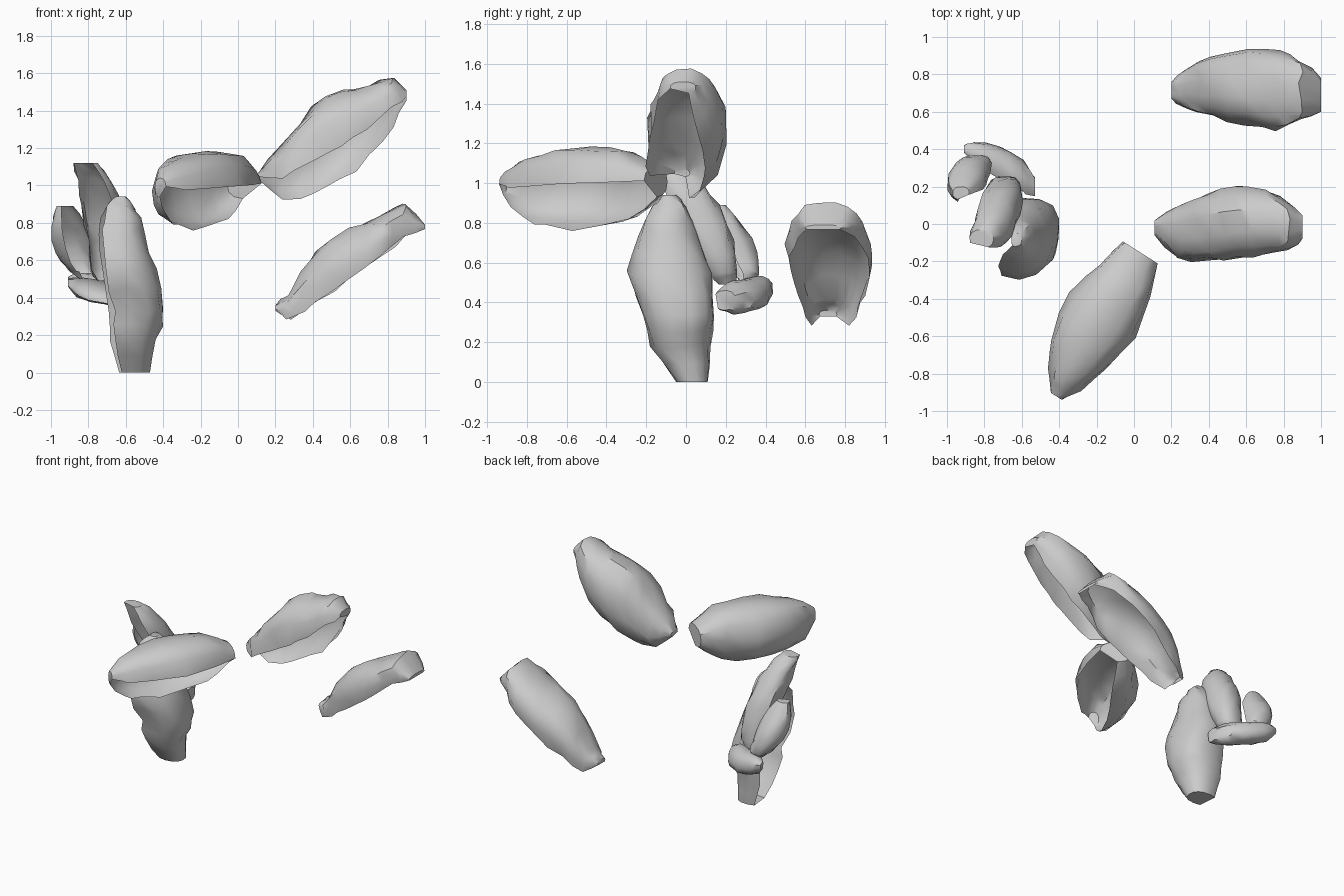
import bpy, bmesh, math, random
from mathutils import Vector

random.seed(7)
X, Y, Z = Vector((1, 0, 0)), Vector((0, 1, 0)), Vector((0, 0, 1))


def section(opening, span):
    """Unit outline of a rounded shell, open towards the angle 'opening'."""
    pts = []
    for i in range(10):
        t = math.radians(opening + span + (360 - 2 * span) * i / 9)
        c, s = math.cos(t), math.sin(t)
        pts.append((math.copysign(abs(c) ** 0.85, c), math.copysign(abs(s) ** 0.85, s)))
    return pts


def clump(name, axes, opening, stations):
    """Loft open shell through stations (u, v_low, v_high, w_low, w_high) along axes (u, v, w)."""
    outline = section(*opening)
    rows = []
    for a, b in zip(stations, stations[1:]):
        rows += [(a, 1.0), ([(p + q) / 2 for p, q in zip(a, b)], 1.04)]
    rows.append((stations[-1], 1.0))
    bm = bmesh.new()
    rings = []
    for i, ((u, v0, v1, w0, w1), grow) in enumerate(rows):
        ring = []
        end = i in (0, len(rows) - 1)
        for s, t in outline:
            k = grow * (1 if end else random.uniform(0.93, 1.05))
            v = (v0 + v1) / 2 + s * k * (v1 - v0) / 2
            w = (w0 + w1) / 2 + t * k * (w1 - w0) / 2
            du = 0 if end else random.uniform(-0.015, 0.015)
            ring.append(bm.verts.new(axes[0] * (u + du) + axes[1] * v + axes[2] * w))
        rings.append(ring)
    for r, q in zip(rings, rings[1:]):
        for j in range(len(outline) - 1):
            bm.faces.new((r[j], r[j + 1], q[j + 1], q[j]))
    bm.faces.new(rings[0])
    bm.faces.new(rings[-1])
    bmesh.ops.recalc_face_normals(bm, faces=bm.faces)
    me = bpy.data.meshes.new(name)
    bm.to_mesh(me)
    bm.free()
    ob = bpy.data.objects.new(name, me)
    bpy.context.collection.objects.link(ob)
    bpy.context.view_layer.objects.active = ob
    ob.select_set(True)
    bpy.ops.object.shade_smooth_by_angle(angle=math.radians(42))
    ob.select_set(False)


# upright clumps on the left, lofted along z
upright = (Z, Y, X)
clump("large_upright_clump", upright, (265, 58), [
    (0.0, -0.05, 0.11, -0.67, -0.47), (0.18, -0.18, 0.12, -0.73, -0.44),
    (0.33, -0.22, 0.14, -0.75, -0.39), (0.55, -0.29, 0.14, -0.79, -0.44),
    (0.75, -0.24, 0.06, -0.80, -0.50), (0.88, -0.17, 0.0, -0.75, -0.55),
    (0.94, -0.12, -0.05, -0.67, -0.60)])
clump("tall_back_clump", upright, (200, 50), [
    (1.12, -0.13, -0.03, -0.88, -0.75), (1.02, -0.14, 0.07, -0.86, -0.67),
    (0.88, -0.09, 0.17, -0.84, -0.62), (0.70, 0.01, 0.24, -0.80, -0.59),
    (0.56, 0.10, 0.26, -0.79, -0.60), (0.49, 0.16, 0.25, -0.75, -0.64)])
clump("small_upper_clump", upright, (150, 50), [
    (0.89, 0.13, 0.2, -0.97, -0.88), (0.78, 0.11, 0.30, -1.0, -0.81),
    (0.65, 0.16, 0.36, -0.98, -0.78), (0.55, 0.23, 0.37, -0.91, -0.76),
    (0.50, 0.27, 0.34, -0.85, -0.78)])

# level clumps, lofted along x
level = (X, Y, Z)
clump("small_lower_clump", level, (190, 45), [
    (-0.91, 0.38, 0.42, 0.46, 0.51), (-0.85, 0.31, 0.44, 0.40, 0.53),
    (-0.72, 0.23, 0.42, 0.36, 0.52), (-0.60, 0.16, 0.34, 0.34, 0.50),
    (-0.53, 0.14, 0.25, 0.36, 0.46)])
clump("high_right_clump", level, (240, 52), [
    (0.11, -0.06, 0.02, 1.03, 1.07), (0.24, -0.19, 0.10, 0.91, 1.22),
    (0.40, -0.20, 0.17, 0.94, 1.42), (0.55, -0.18, 0.20, 1.01, 1.51),
    (0.70, -0.17, 0.19, 1.14, 1.53), (0.83, -0.14, 0.11, 1.31, 1.58),
    (0.90, -0.08, 0.05, 1.45, 1.51)])
clump("low_right_clump", level, (270, 62), [
    (0.20, 0.67, 0.76, 0.32, 0.36), (0.27, 0.62, 0.83, 0.24, 0.42),
    (0.42, 0.57, 0.89, 0.29, 0.65), (0.60, 0.53, 0.93, 0.42, 0.77),
    (0.77, 0.50, 0.93, 0.56, 0.84), (0.89, 0.55, 0.87, 0.67, 0.91),
    (1.0, 0.60, 0.78, 0.76, 0.79)])

# front clump, turned in plan
a = math.radians(57.5)
turned = (Vector((math.cos(a), math.sin(a), 0)), Vector((-math.sin(a), math.cos(a), 0)), Z)
clump("front_clump", turned, (225, 48), [
    (-1.0, -0.18, -0.11, 0.94, 1.04), (-0.90, -0.24, -0.03, 0.83, 1.10),
    (-0.75, -0.30, 0.05, 0.78, 1.16), (-0.50, -0.33, 0.09, 0.77, 1.19),
    (-0.28, -0.29, 0.04, 0.81, 1.17), (-0.11, -0.22, 0.0, 0.93, 1.08)])
